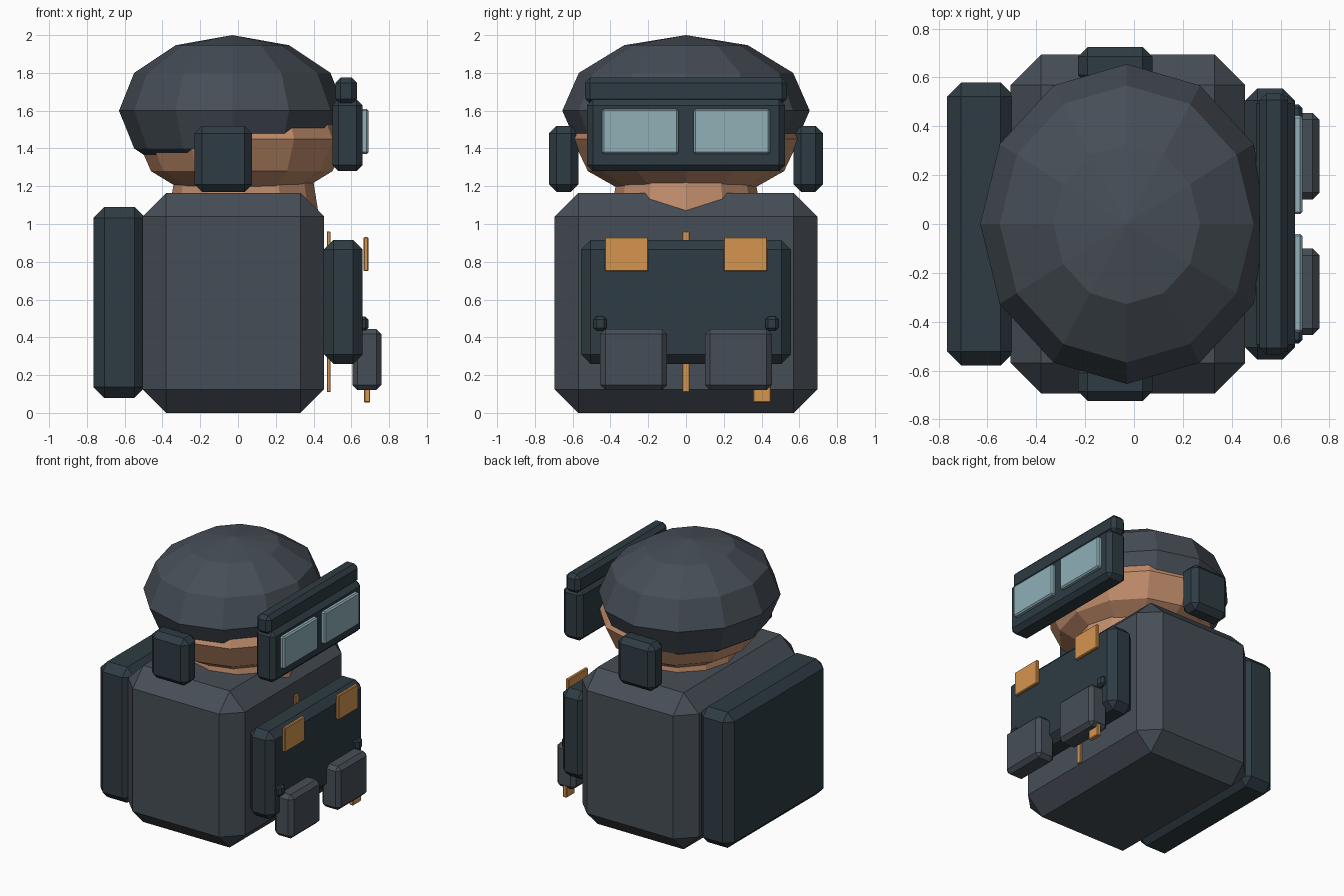
import bpy, bmesh, math
from mathutils import Matrix, Vector

if "Cube" in bpy.data.objects:
    bpy.data.objects.remove(bpy.data.objects["Cube"])


def material(name, rgb):
    m = bpy.data.materials.new(name)
    m.diffuse_color = tuple((c / 255) ** 2.2 for c in rgb) + (1,)
    m.use_nodes = True
    m.node_tree.nodes["Principled BSDF"].inputs["Base Color"].default_value = m.diffuse_color
    return m


CLOTH = material("cloth_grey", (72, 79, 87))
DARK = material("dark_teal", (50, 62, 69))
SKIN = material("skin", (194, 141, 108))
GLASS = material("glass", (142, 174, 182))
ORANGE = material("orange", (212, 148, 80))


def finish(name, bm, mat):
    bmesh.ops.recalc_face_normals(bm, faces=bm.faces)
    me = bpy.data.meshes.new(name)
    bm.to_mesh(me)
    bm.free()
    me.materials.append(mat)
    ob = bpy.data.objects.new(name, me)
    bpy.context.collection.objects.link(ob)
    return ob


def box(name, x, y, z, bevel, mat):
    """Chamfered box given by its (min, max) range on each axis."""
    bm = bmesh.new()
    bmesh.ops.create_cube(bm, size=1)
    for v in bm.verts:
        v.co = Vector([(a + b) / 2 + c * (b - a) for (a, b), c in zip((x, y, z), v.co)])
    if bevel:
        bmesh.ops.bevel(bm, geom=bm.edges[:], offset=bevel, segments=1,
                        affect='EDGES', profile=0.5)
    return finish(name, bm, mat)


def pair(name, x, y, z, bevel, mat):
    """The same box on both sides of the y = 0 plane."""
    box(name + "_left", x, y, z, bevel, mat)
    box(name + "_right", x, (-y[1], -y[0]), z, bevel, mat)


def ellipsoid(centre, radii):
    bm = bmesh.new()
    bmesh.ops.create_uvsphere(bm, u_segments=12, v_segments=6, radius=1,
                              matrix=Matrix.Translation(centre) @ Matrix.Diagonal((*radii, 1)))
    return bm


# Torso and backpack
box("torso", (-0.505, 0.455), (-0.695, 0.695), (0, 1.165), 0.125, CLOTH)
box("backpack", (-0.765, -0.49), (-0.58, 0.58), (0.08, 1.09), 0.057, DARK)

# Neck and head
bm = bmesh.new()
bmesh.ops.create_cone(bm, cap_ends=True, segments=12, radius1=0.405, radius2=0.37,
                      depth=0.22, matrix=Matrix.Translation((0.03, 0, 1.11)))
finish("neck", bm, SKIN)
finish("head", ellipsoid((0.02, 0, 1.45), (0.555, 0.6, 0.34)), SKIN)

# Helmet: trimmed at the bottom, raised at the brow
bm = ellipsoid((-0.03, 0, 1.6), (0.6, 0.655, 0.4))
cut = bmesh.ops.bisect_plane(bm, geom=bm.verts[:] + bm.edges[:] + bm.faces[:],
                             plane_co=(0, 0, 1.375), plane_no=(0.04, 0, -1), clear_outer=True)
bmesh.ops.holes_fill(bm, edges=[e for e in bm.edges if e.is_boundary])
helmet = finish("helmet", bm, CLOTH)
cutter = box("brow_cutter", (0.265, 1.0), (-1, 1), (1.2, 1.49), 0, CLOTH)
cutter.hide_render = True
cutter.hide_viewport = True
cutter.display_type = 'WIRE'
mod = helmet.modifiers.new("brow", 'BOOLEAN')
mod.operation = 'DIFFERENCE'
mod.solver = 'EXACT'
mod.object = cutter

# Ear protectors
pair("ear_cup", (-0.23, 0.075), (0.57, 0.725), (1.17, 1.52), 0.04, DARK)

# Goggles
box("goggle_frame", (0.5, 0.66), (-0.525, 0.525), (1.28, 1.66), 0.032, DARK)
box("goggle_top_bar", (0.515, 0.63), (-0.535, 0.535), (1.635, 1.775), 0.028, DARK)
pair("lens", (0.64, 0.69), (0.04, 0.445), (1.37, 1.61), 0.01, GLASS)

# Chest rig with zip, patches, pouches, clips and tag
box("chest_panel", (0.455, 0.66), (-0.555, 0.555), (0.26, 0.915), 0.05, DARK)
box("zip", (0.47, 0.49), (-0.018, 0.018), (0.11, 0.96), 0.003, ORANGE)
pair("shoulder_patch", (0.665, 0.69), (0.2, 0.43), (0.75, 0.93), 0.005, ORANGE)
pair("pouch", (0.605, 0.76), (0.1, 0.455), (0.12, 0.445), 0.028, CLOTH)
pair("clip", (0.63, 0.69), (0.42, 0.49), (0.435, 0.51), 0.015, DARK)
box("pull_tag", (0.667, 0.7), (0.355, 0.45), (0.055, 0.2), 0.005, ORANGE)
